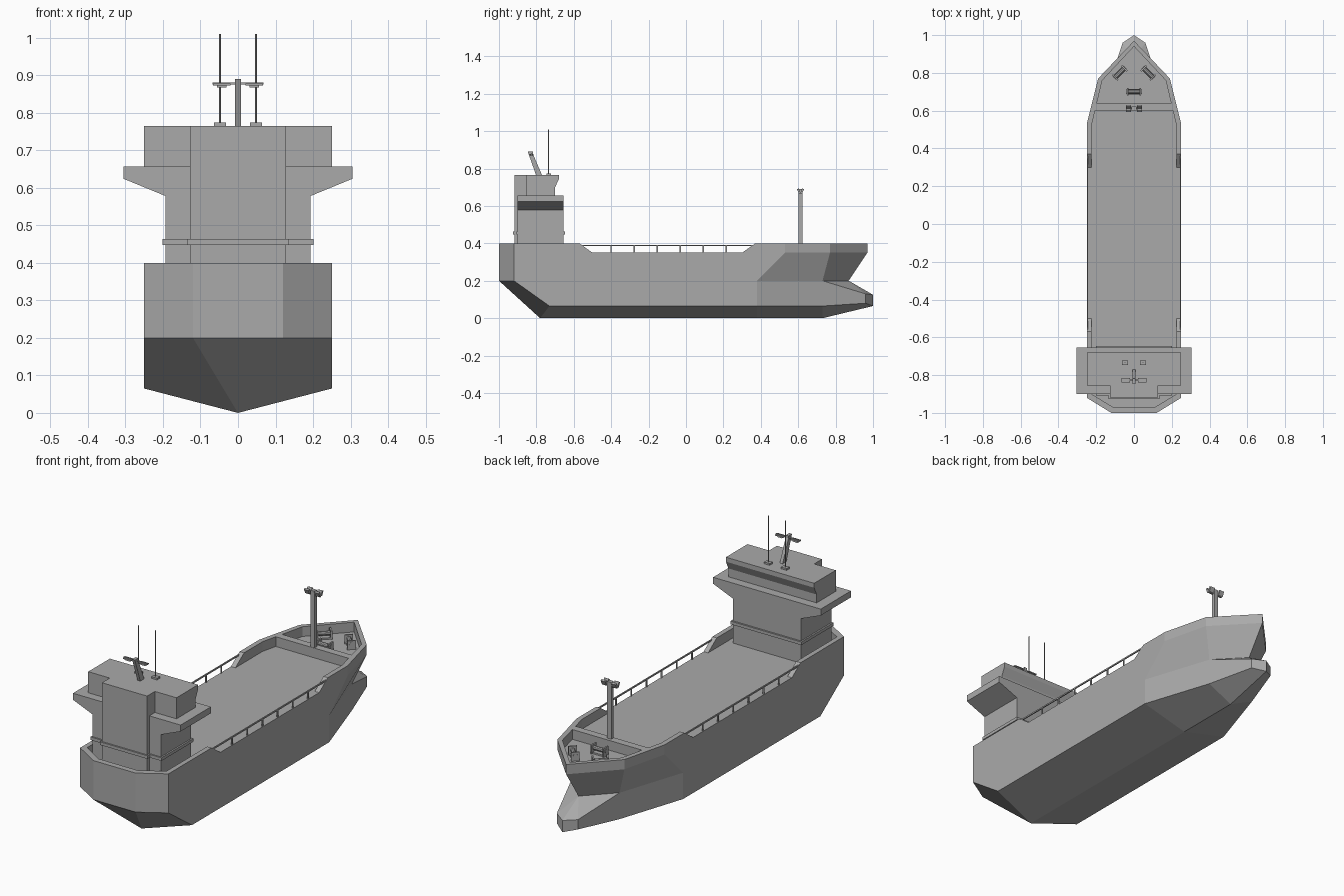
import bpy, bmesh
from math import radians
from mathutils import Matrix, Vector

cube = bpy.data.objects.get("Cube")
if cube:
    bpy.data.objects.remove(cube, do_unlink=True)

grey = bpy.data.materials.new("ship grey")
grey.use_nodes = True
grey.diffuse_color = (0.4, 0.4, 0.4, 1)
grey.node_tree.nodes["Principled BSDF"].inputs["Base Color"].default_value = grey.diffuse_color


def finish(name, bm, mirror=False):
    """Optionally mirror across x, clean up and link as an object."""
    if mirror:
        copy = bmesh.ops.duplicate(bm, geom=bm.verts[:] + bm.edges[:] + bm.faces[:])["geom"]
        for v in copy:
            if isinstance(v, bmesh.types.BMVert):
                v.co.x *= -1
    bmesh.ops.remove_doubles(bm, verts=bm.verts, dist=0.0002)
    bmesh.ops.recalc_face_normals(bm, faces=bm.faces)
    mesh = bpy.data.meshes.new(name)
    bm.to_mesh(mesh)
    bm.free()
    mesh.materials.append(grey)
    obj = bpy.data.objects.new(name, mesh)
    bpy.context.collection.objects.link(obj)
    return obj


def loft(bm, rows, closed=False):
    """Bridge rows of points with quads."""
    grid = [[bm.verts.new(p) for p in row] for row in rows]
    n = len(rows[0])
    for low, high in zip(grid, grid[1:]):
        for i in range(n if closed else n - 1):
            j = (i + 1) % n
            bm.faces.new((low[i], low[j], high[j], high[i]))
    return grid


def add_box(bm, x, y, z, matrix=Matrix()):
    """Box from three (min, max) ranges."""
    size = [b - a for a, b in (x, y, z)]
    mid = [(a + b) / 2 for a, b in (x, y, z)]
    m = matrix @ Matrix.Translation(mid) @ Matrix.Diagonal((*size, 1))
    bmesh.ops.create_cube(bm, size=1, matrix=m)


def box(name, x, y, z, mirror=False):
    bm = bmesh.new()
    add_box(bm, x, y, z)
    return finish(name, bm, mirror)


def prism(name, profile, axis, a, b):
    """Extrude a closed profile along x or y between a and b."""
    def place(p, t):
        return (t, p[0], p[1]) if axis == "x" else (p[0], t, p[1])
    bm = bmesh.new()
    ends = loft(bm, [[place(p, t) for p in profile] for t in (a, b)], closed=True)
    for end in ends:
        bm.faces.new(end)
    return finish(name, bm)


# Hull: levels from keel to deck, each running from stern centre to bow tip
half, chine_z, water_z, deck_z, rail_z = 0.25, 0.065, 0.2, 0.35, 0.4
stern = [(0, -1), (0.12, -1), (half, -0.92), (half, -0.73)]
water = stern + [(half, 0.38), (0.135, 0.73)]
deck = stern + [(half, 0.53), (0.19, 0.77), (0, 0.97), (0, 0.97)]
keel_aft, tip, stem = (0, -0.78, 0), (0, 1, chine_z), (0, 0.87, water_z)
chine_aft = (half, -0.73, chine_z)
water_line = [(x, y, water_z) for x, y in water]
levels = [
    [keel_aft] * 4 + [(0, 0.38, 0), (0, 0.73, 0), tip, tip],
    [keel_aft] * 2 + [chine_aft] * 2
    + [(x, y, chine_z) for x, y in water[-2:]] + [(0.06, 0.96, 0.08), tip],
    water_line + [(0.06, 0.96, 0.13), (0, 1, 0.125)],
    water_line + [stem, stem],
    [(x, y, deck_z) for x, y in deck],
    [(0, y, deck_z) for x, y in deck],
]
bm = bmesh.new()
loft(bm, levels)
finish("hull", bm, mirror=True)


def bulwark(name, outer, inner, tops):
    """Thick wall on the deck edge, sloping where its top height changes."""
    bm = bmesh.new()
    rings = [[(*o, deck_z), (*o, t), (*i, t), (*i, deck_z)]
             for o, i, t in zip(outer, inner, tops)]
    loft(bm, rings, closed=True)
    return finish(name, bm, mirror=True)


inset = half - 0.025
bulwark("bow_bulwark",
        [(half, 0.3), (half, 0.37)] + deck[4:7],
        [(inset, 0.3), (inset, 0.37), (inset, 0.52), (0.168, 0.76), (0, 0.94)],
        [deck_z] + [rail_z] * 4)
bulwark("stern_bulwark",
        stern[:3] + [(half, -0.57), (half, -0.5)],
        [(0, -0.97), (0.11, -0.97), (inset, -0.9), (inset, -0.57), (inset, -0.5)],
        [rail_z] * 4 + [deck_z])

# Forecastle bulkhead
box("forecastle_bulkhead", (-0.207, 0.207), (0.6, 0.638), (deck_z, rail_z))

# Side railings
bm = bmesh.new()
rail_x = (0.243, 0.249)
add_box(bm, rail_x, (-0.57, 0.37), (0.385, 0.392))
for k in range(6):
    y = -0.4 + k * 0.123
    add_box(bm, rail_x, (y - 0.003, y + 0.003), (deck_z, 0.388))
finish("side_railings", bm, mirror=True)

# Deckhouse, stair tower and trim band
front = -0.655
box("deckhouse", (-0.193, 0.193), (-0.9, front), (deck_z, 0.63))
box("stair_tower", (-0.128, 0.128), (-0.918, -0.75), (deck_z, 0.765))
bm = bmesh.new()
add_box(bm, (-0.201, 0.201), (-0.907, front + 0.009), (0.448, 0.464))
add_box(bm, (-0.135, 0.135), (-0.926, -0.8), (0.448, 0.464))
finish("trim_band", bm)

# Bridge wings with sloping underside
wing = [(0.193, 0.578), (0.305, 0.624), (0.305, 0.657)]
prism("bridge_wings", wing + [(-x, z) for x, z in reversed(wing)], "y", -0.9, front)

# Bridge with forward-leaning windows
prism("bridge", [(-0.855, 0.65), (-0.7, 0.65), (-0.7, 0.7), (-0.68, 0.742),
                 (-0.68, 0.765), (-0.855, 0.765)], "x", -half, half)

# Antennas on the roof
bm = bmesh.new()
add_box(bm, (0.032, 0.064), (-0.747, -0.723), (0.764, 0.774))
bmesh.ops.create_cone(bm, cap_ends=True, segments=8, radius1=0.0025, radius2=0.0025,
                      depth=0.24, matrix=Matrix.Translation((0.048, -0.735, 0.89)))
finish("roof_antennas", bm, mirror=True)

# Raked radar mast with crossbar and scanners
prism("radar_mast", [(-0.8, 0.76), (-0.768, 0.76), (-0.818, 0.878),
                     (-0.818, 0.89), (-0.846, 0.89)], "x", -0.008, 0.008)
bm = bmesh.new()
add_box(bm, (0, 0.068), (-0.829, -0.823), (0.876, 0.881))
add_box(bm, (0.02, 0.066), (-0.838, -0.815), (0.873, 0.878))
add_box(bm, (0.03, 0.056), (-0.833, -0.819), (0.867, 0.874))
finish("radar_scanners", bm, mirror=True)

# Foremast with two tilted floodlights
bm = bmesh.new()
add_box(bm, (-0.012, 0.012), (0.602, 0.622), (rail_z, 0.69))
add_box(bm, (-0.04, 0.04), (0.608, 0.616), (0.664, 0.672))
finish("foremast", bm)
bm = bmesh.new()
for side in (-1, 1):
    tilt = Matrix.Translation((0.029, 0.612 + side * 0.009, 0.68)) @ Matrix.Rotation(radians(-25 * side), 4, "X")
    add_box(bm, (-0.013, 0.013), (-0.005, 0.005), (-0.013, 0.013), tilt)
finish("floodlights", bm, mirror=True)


def winch(name, x, y, angle):
    """Spool on two end plates with a foot plate."""
    m = Matrix.Translation((x, y, deck_z)) @ Matrix.Rotation(radians(angle), 4, "Z")
    bm = bmesh.new()
    bmesh.ops.create_cone(bm, cap_ends=True, segments=10, radius1=0.011, radius2=0.011, depth=0.08,
                          matrix=m @ Matrix.Translation((0, 0, 0.026)) @ Matrix.Rotation(radians(90), 4, "Y"))
    for side in (-0.034, 0.034):
        add_box(bm, (side - 0.004, side + 0.004), (-0.02, 0.02), (0, 0.045), m)
    add_box(bm, (-0.034, 0.034), (-0.014, 0.014), (0, 0.008), m)
    return finish(name, bm)


winch("centre_winch", 0, 0.7, 0)
winch("left_winch", 0.075, 0.8, -45)
winch("right_winch", -0.075, 0.8, 45)
